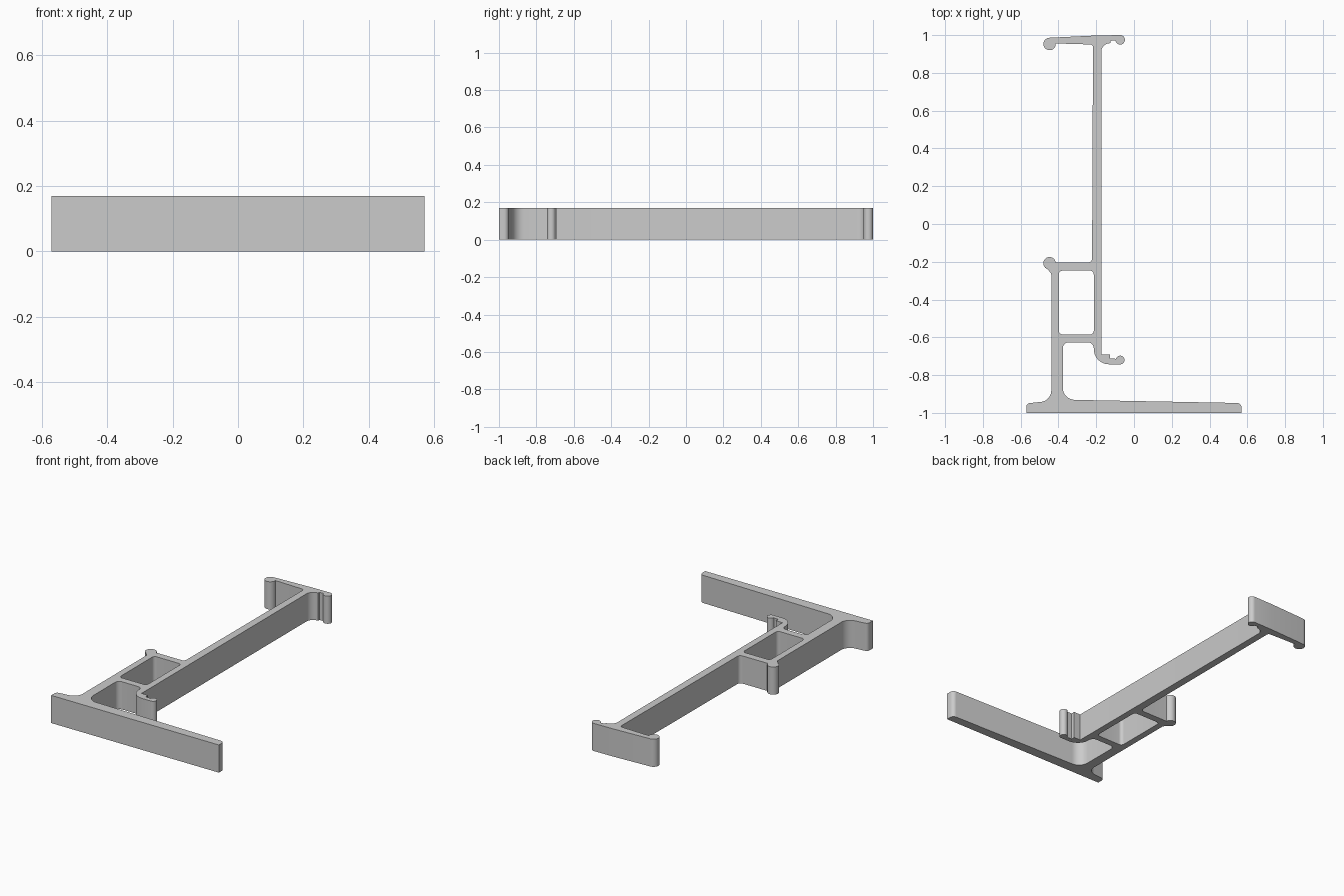
import bpy
import bmesh
from math import cos, sin, radians, tan, pi
from mathutils import Vector

HEIGHT = 0.17
SHARP = 0.0

cube = bpy.data.objects.get("Cube")
if cube:
    bpy.data.objects.remove(cube, do_unlink=True)


def arc(cx, cy, radius, start, end, steps=20):
    """Points along a rounded bead, angles in degrees."""
    points = []
    for i in range(steps + 1):
        angle = radians(start + (end - start) * i / steps)
        points.append((cx + radius * cos(angle), cy + radius * sin(angle), SHARP))
    return points


def fillet(corners, steps=8):
    """Turn (x, y, radius) corners into a closed loop with rounded corners."""
    loop = []
    count = len(corners)
    for i, (x, y, radius) in enumerate(corners):
        corner = Vector((x, y))
        if radius == SHARP:
            loop.append(corner)
            continue
        before = (Vector(corners[i - 1][:2]) - corner).normalized()
        after = (Vector(corners[(i + 1) % count][:2]) - corner).normalized()
        half = before.angle(after) / 2
        centre = corner + (before + after).normalized() * (radius / sin(half))
        reach = radius / tan(half)
        start = corner + before * reach - centre
        finish = corner + after * reach - centre
        sweep = start.angle_signed(finish)
        for s in range(steps + 1):
            turn = -sweep * s / steps
            loop.append(centre + Vector((
                start.x * cos(turn) - start.y * sin(turn),
                start.x * sin(turn) + start.y * cos(turn))))
    return loop


def extrude_profile(name, loops, height, material):
    """Fill an outline with holes and extrude it upwards."""
    bm = bmesh.new()
    for loop in loops:
        verts = [bm.verts.new((p.x, p.y, 0)) for p in loop]
        for a, b in zip(verts, verts[1:] + verts[:1]):
            bm.edges.new((a, b))
    bmesh.ops.triangle_fill(bm, edges=bm.edges[:], use_beauty=True, use_dissolve=False)
    result = bmesh.ops.extrude_face_region(bm, geom=bm.faces[:], use_keep_orig=True)
    top = [g for g in result["geom"] if isinstance(g, bmesh.types.BMVert)]
    bmesh.ops.translate(bm, verts=top, vec=(0, 0, height))
    bmesh.ops.recalc_face_normals(bm, faces=bm.faces[:])
    mesh = bpy.data.meshes.new(name)
    bm.to_mesh(mesh)
    bm.free()
    mesh.materials.append(material)
    obj = bpy.data.objects.new(name, mesh)
    bpy.context.collection.objects.link(obj)
    bpy.ops.object.select_all(action="DESELECT")
    obj.select_set(True)
    bpy.context.view_layer.objects.active = obj
    bpy.ops.object.shade_smooth_by_angle(angle=pi / 6)
    return obj


grey = bpy.data.materials.new("plain grey")
grey.use_nodes = True
colour = (0.6, 0.6, 0.6, 1)
grey.diffuse_color = colour
grey.node_tree.nodes["Principled BSDF"].inputs["Base Color"].default_value = colour

# Long foot along the front
foot = [(-0.57, -1, SHARP), (0.57, -1, SHARP), (0.57, -0.948, 0.025)]

# Inner side of the short web, up to the lower brace
short_web_inner = [(-0.377, -0.93, 0.065), (-0.377, -0.627, 0.03), (-0.213, -0.627, 0.03)]

# Lower hook with its bead and notch
lower_hook = [(-0.213, -0.742, 0.08)] + arc(-0.073, -0.72, 0.023, -90, 170)
lower_hook += [(-0.1, -0.713, SHARP), (-0.128, -0.713, SHARP),
               (-0.128, -0.69, SHARP), (-0.173, -0.69, SHARP)]

# Upper hook at the end of the long web
upper_hook = [(-0.173, 0.957, 0.045), (-0.125, 0.957, SHARP), (-0.125, 0.97, SHARP)]
upper_hook += arc(-0.073, 0.975, 0.025, 190, 450)

# Top arm with its large bead, returning to the long web
top_arm = [(-0.2, 0.998, SHARP)] + arc(-0.447, 0.953, 0.033, 90, 365)
top_arm += [(-0.217, 0.95, 0.015)]

# Upper brace and the bead beside it
brace = [(-0.222, -0.203, 0.02)] + arc(-0.447, -0.208, 0.033, 8, 250)

# Outer side of the short web back to the foot
short_web_outer = [(-0.438, -0.262, 0.015), (-0.438, -0.936, 0.06), (-0.57, -0.95, 0.02)]

outline = (foot + short_web_inner + lower_hook + upper_hook
           + top_arm + brace + short_web_outer)

# Closed chamber between the braces
chamber = [(x, y, 0.02) for x, y in
           ((-0.398, -0.585), (-0.213, -0.585), (-0.213, -0.247), (-0.398, -0.247))]

extrude_profile("extruded_rail", [fillet(outline), fillet(chamber)], HEIGHT, grey)
